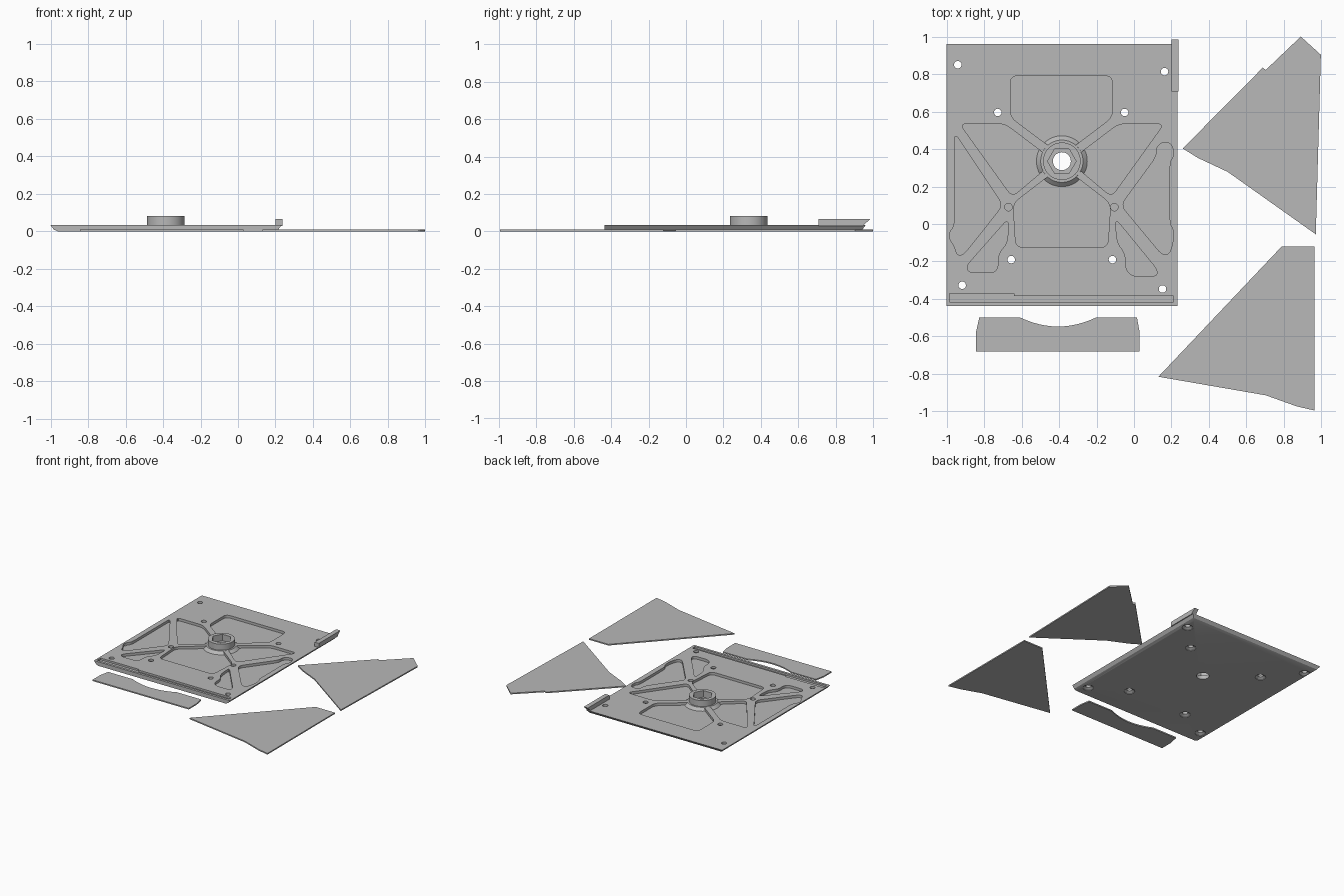
import bpy, bmesh, math
from mathutils import Vector

if "Cube" in bpy.data.objects:
    bpy.data.objects.remove(bpy.data.objects["Cube"])

metal = bpy.data.materials.new("grey_metal")
metal.diffuse_color = (0.48, 0.48, 0.48, 1)
metal.use_nodes = True
metal.node_tree.nodes["Principled BSDF"].inputs["Base Color"].default_value = metal.diffuse_color

CX, CY = -0.385, 0.335      # hub centre
TOP, FLOOR = 0.033, 0.012   # plate top and pocket floor


def finish(name, bm):
    bmesh.ops.recalc_face_normals(bm, faces=bm.faces)
    me = bpy.data.meshes.new(name)
    bm.to_mesh(me)
    bm.free()
    ob = bpy.data.objects.new(name, me)
    bpy.context.collection.objects.link(ob)
    me.materials.append(metal)
    return ob


def loft(name, rings):
    """Closed solid through rings of equal length."""
    bm = bmesh.new()
    vs = [[bm.verts.new(p) for p in r] for r in rings]
    n = len(vs[0])
    for a, b in zip(vs, vs[1:]):
        for i in range(n):
            j = (i + 1) % n
            bm.faces.new((a[i], a[j], b[j], b[i]))
    bm.faces.new(vs[0])
    bm.faces.new(vs[-1])
    return finish(name, bm)


def prism(name, pts, z0, z1):
    return loft(name, [[(x, y, z) for x, y in pts] for z in (z0, z1)])


def cone(name, x, y, sections, n=32):
    """Stacked circular sections given as (radius, z)."""
    return loft(name, [[(x + r * math.cos(2 * math.pi * i / n),
                         y + r * math.sin(2 * math.pi * i / n), z)
                        for i in range(n)] for r, z in sections])


def rounded(pts, r):
    """Polygon with softened corners."""
    out = []
    for i, p in enumerate(pts):
        p = Vector(p)
        a = Vector(pts[i - 1]) - p
        b = Vector(pts[(i + 1) % len(pts)]) - p
        a0 = p + a.normalized() * min(r, a.length * 0.45)
        b0 = p + b.normalized() * min(r, b.length * 0.45)
        for k in range(6):
            t = k / 5
            out.append(tuple(a0 * (1 - t) ** 2 + p * 2 * t * (1 - t) + b0 * t * t))
    return out


def mirrored(pts):
    return [(2 * CX - x, y) for x, y in pts]


def boolean(target, tool, op='DIFFERENCE'):
    mod = target.modifiers.new("bool", 'BOOLEAN')
    mod.operation, mod.object, mod.solver = op, tool, 'EXACT'
    bpy.context.view_layer.objects.active = target
    bpy.ops.object.modifier_apply(modifier=mod.name)
    bpy.data.objects.remove(tool)


# base plate, undercut along left, right and back edges
plate = loft("base_plate", [
    [(-1 + d, -0.437, z), (0.232 - d, -0.437, z), (0.232 - d, 0.96 - d, z), (-1 + d, 0.96 - d, z)]
    for d, z in ((0.04, 0), (0.018, 0.009), (0, TOP))])

# lightening pockets between the ribs
side = [(-.93, .535), (-.69, .535), (-.425, .335), (-.65, .145)]
pockets = [
    [(-.66, .79), (-.115, .79), (-.115, .57), (CX, .365), (-.66, .57)],
    side, mirrored(side),
    [(-.645, .11), (CX, .31), (-.125, .11), (-.14, -.125), (-.63, -.125)],
    [(-.957, .487), (-.70, .10), (-.91, -.165), (-.945, -.165), (-.957, -.12),
     (-.985, -.08), (-.985, -.045), (-.957, -.01)],
    [(-.07, .10), (.12, .36), (.12, .41), (.15, .435), (.19, .435), (.21, .40), (.21, .36),
     (.19, .33), (.19, .0), (.21, -.03), (.21, -.09), (.19, -.16), (.15, -.165)],
    [(-.67, .03), (-.895, -.225), (-.88, -.26), (-.745, -.26), (-.725, -.23),
     (-.725, -.16), (-.675, -.10)],
    [(-.10, .03), (.125, -.245), (.12, -.28), (-.01, -.28), (-.045, -.24),
     (-.045, -.16), (-.09, -.10)],
]
for p in pockets:
    boolean(plate, prism("pocket_cutter", rounded(p, 0.04), FLOOR, 0.1))

# stepped groove along the front edge
groove = [(-.985, -.417), (.21, -.417), (.21, -.383), (-.64, -.383), (-.64, -.372), (-.985, -.372)]
boolean(plate, prism("groove_cutter", groove, 0.018, 0.1))

# central hub: sloped foot and raised boss with hexagonal socket and bore
boolean(plate, cone("hub", CX, CY, [(.142, .006), (.113, TOP + .0004), (.1, TOP + .0005),
                                    (.1, .083)], 64), 'UNION')
boolean(plate, cone("socket_cutter", CX, CY, [(.076, .03), (.076, .2)], 6))
boolean(plate, cone("bore_cutter", CX, CY, [(.048, -.1), (.048, .2)]))

# screw holes, countersunk from below
for x, y in ((-.94, .85), (.163, .813), (-.727, .595), (-.05, .595),
             (-.655, -.19), (-.115, -.19), (-.917, -.327), (.152, -.347)):
    boolean(plate, cone("screw_cutter", x, y, [(.04, -.01), (.04, .004), (.02, .016), (.02, .1)], 24))

# blind holes in the rib joints
for x in (-.67, -.105):
    boolean(plate, cone("blind_cutter", x, .09, [(.02, .015), (.02, .1)], 24))

# raised lip at the back right corner
lip = [(.708, .03), (.947, .03), (.985, .067), (.708, .067)]
loft("corner_lip", [[(x, y, z) for y, z in lip] for x in (.2, .237)])

# loose flat panels beside the plate
prism("back_right_panel", [(.26, .403), (.687, .834), (.703, .822), (.89, 1), (.997, .903),
                           (.97, -.055), (.5, .278), (.34, .353)], 0, .01)
prism("front_right_panel", [(.13, -.815), (.788, -.12), (.963, -.12), (.963, -.995),
                            (.868, -.973), (.703, -.914)], 0, .01)
scoop = [(-.405 + .2 * t, -.547 + .047 * t * t) for t in [i / 6 - 1 for i in range(13)]]
prism("front_panel", [(-.843, -.68), (-.843, -.578), (-.826, -.5)] + scoop +
      [(.016, -.5), (.03, -.578), (.03, -.68)], 0, .01)

# smooth round walls, keep edges sharp
for ob in bpy.context.scene.objects:
    ob.select_set(True)
bpy.context.view_layer.objects.active = plate
bpy.ops.object.shade_smooth_by_angle(angle=math.radians(25))
